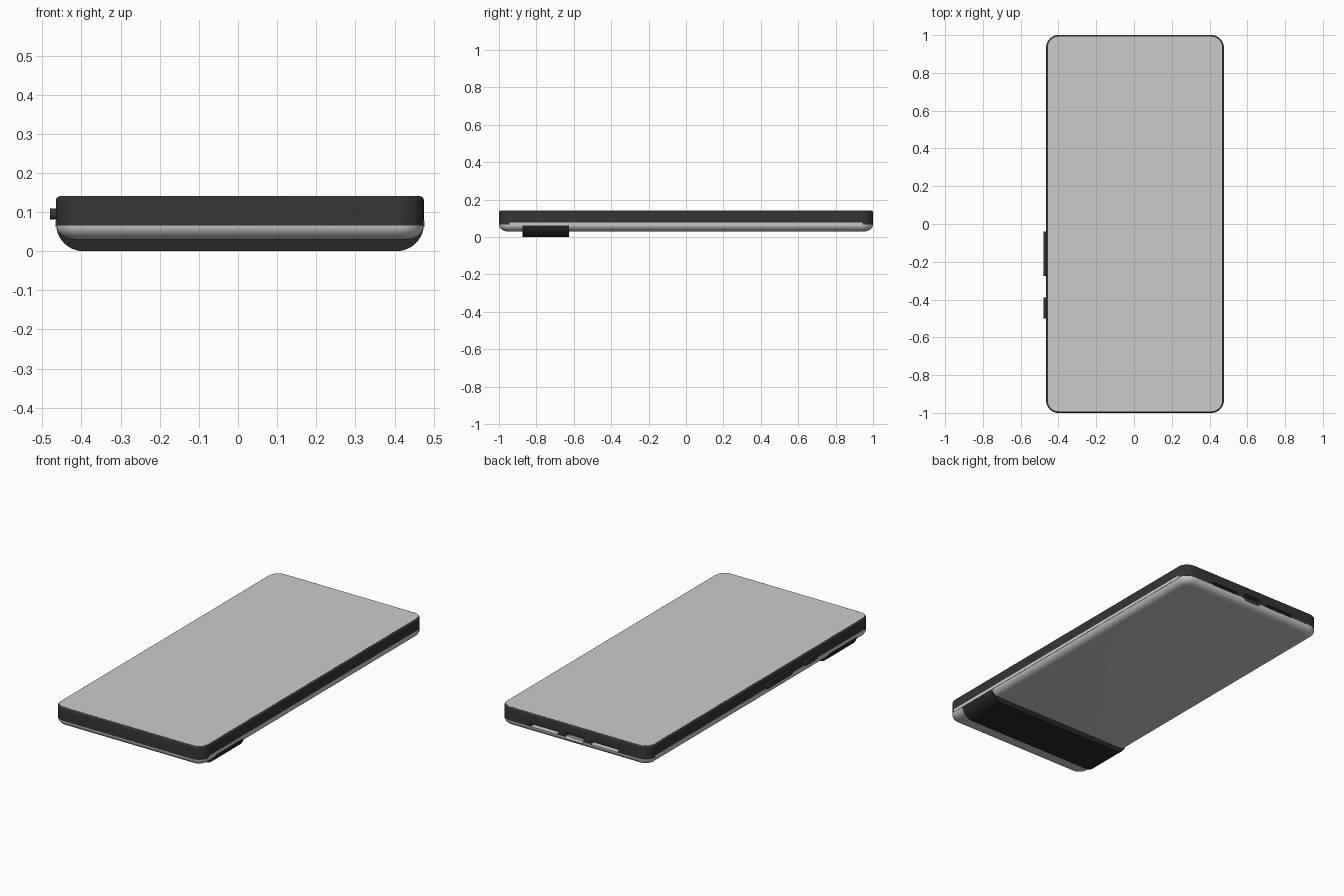
import bpy, bmesh, math

if "Cube" in bpy.data.objects:
    bpy.data.objects.remove(bpy.data.objects["Cube"])

CX, HW, HL = 0.005, 0.47, 1.0      # body centre x, half width, half length


def material(name, v):
    m = bpy.data.materials.new(name)
    m.diffuse_color = (v, v, v, 1)
    m.use_nodes = True
    m.node_tree.nodes["Principled BSDF"].inputs["Base Color"].default_value = m.diffuse_color
    return m


DARK = material("dark_grey", 0.035)
BLACK = material("black", 0.02)


def finish(name, bm, mat=None):
    bmesh.ops.recalc_face_normals(bm, faces=bm.faces[:])
    me = bpy.data.meshes.new(name)
    bm.to_mesh(me)
    bm.free()
    ob = bpy.data.objects.new(name, me)
    bpy.context.collection.objects.link(ob)
    if mat:
        me.materials.append(mat)
    smooth(ob)
    return ob


def activate(ob):
    bpy.ops.object.select_all(action='DESELECT')
    ob.select_set(True)
    bpy.context.view_layer.objects.active = ob


def smooth(ob):
    activate(ob)
    bpy.ops.object.shade_smooth_by_angle(angle=math.radians(35))


def rounded_rect(hx, hy, r, n=10):
    pts = []
    for k, (sx, sy) in enumerate([(1, 1), (-1, 1), (-1, -1), (1, -1)]):
        for i in range(n + 1):
            a = math.pi / 2 * (k + i / n)
            pts.append((sx * (hx - r) + r * math.cos(a), sy * (hy - r) + r * math.sin(a)))
    return pts


def loft(name, rings, mat=None):
    """Capped skin through rings of 3D points."""
    bm = bmesh.new()
    loops = [[bm.verts.new(p) for p in ring] for ring in rings]
    for a, b in zip(loops, loops[1:]):
        for i in range(len(a)):
            j = (i + 1) % len(a)
            bm.faces.new((a[i], a[j], b[j], b[i]))
    bm.faces.new(loops[0])
    bm.faces.new(loops[-1])
    return finish(name, bm, mat)


def slab(name, profile, mat=None, r=0.065):
    """Rounded-corner slab from (inset, z) steps."""
    return loft(name, [[(CX + x, y, z) for x, y in rounded_rect(HW - d, HL - d, r - d)]
                       for d, z in profile], mat)


def pill(name, axis, centre, hu, hv, depth, mat=None):
    """Rounded block standing out along x or y."""
    cx, cy, cz = centre
    pts = rounded_rect(hu, hv, min(hu, hv) * 0.95, 6)
    place = {'x': lambda u, v, d: (cx + d, cy + u, cz + v),
             'y': lambda u, v, d: (cx + u, cy + d, cz + v)}[axis]
    return loft(name, [[place(u, v, d) for u, v in pts] for d in (-depth, depth)], mat)


def arc(n):
    return [math.pi / 2 * i / n for i in range(n + 1)]


# Frame with a softened top edge
frame = slab("frame", [(0, 0.066)] + [(0.01 * (1 - math.cos(a)), 0.13 + 0.01 * math.sin(a))
                                      for a in arc(5)], DARK)

# Screen glass set in the frame
slab("screen", [(0.0085, 0.135), (0.0085, 0.1405)])

# Back shell with rolled edges
shell = slab("back_shell", [(0.0005, 0.07)] + [(0.045 - 0.0445 * math.cos(a), 0.066 - 0.036 * math.sin(a))
                                               for a in arc(10)])

# Shell edges rising a little higher along both long sides
for side, s in (("left", -1), ("right", 1)):
    pill(side + "_shell_edge", 'x', (CX + s * (HW - 0.004), 0, 0.07), 0.945, 0.0085, 0.005)

# Camera bar across the back
R = 0.07
section = [(HW - R + R * math.cos(a), R - R * math.sin(a)) for a in arc(12)]
section += [(-x, z) for x, z in reversed(section)]
loft("camera_bar", [[(CX + x, y, z) for x, z in section] for y in (-0.875, -0.625)], BLACK)

# Side buttons
pill("volume_button", 'x', (-0.465, -0.158, 0.095), 0.118, 0.014, 0.015, DARK)
pill("power_button", 'x', (-0.465, -0.445, 0.095), 0.056, 0.014, 0.015, DARK)

# Charging port and speaker slots cut into the end
for cx, hu, hv in ((CX, 0.06, 0.02), (CX - 0.19, 0.09, 0.009), (CX + 0.19, 0.09, 0.009)):
    cutter = pill("cutter", 'y', (cx, 1.0, 0.075), hu, hv, 0.03)
    cutter.hide_render = True
    for body in (frame, shell):
        activate(body)
        mod = body.modifiers.new("cut", 'BOOLEAN')
        mod.operation, mod.object, mod.solver = 'DIFFERENCE', cutter, 'EXACT'
        bpy.ops.object.modifier_apply(modifier=mod.name)
    bpy.data.objects.remove(cutter)
for body in (frame, shell):
    smooth(body)
